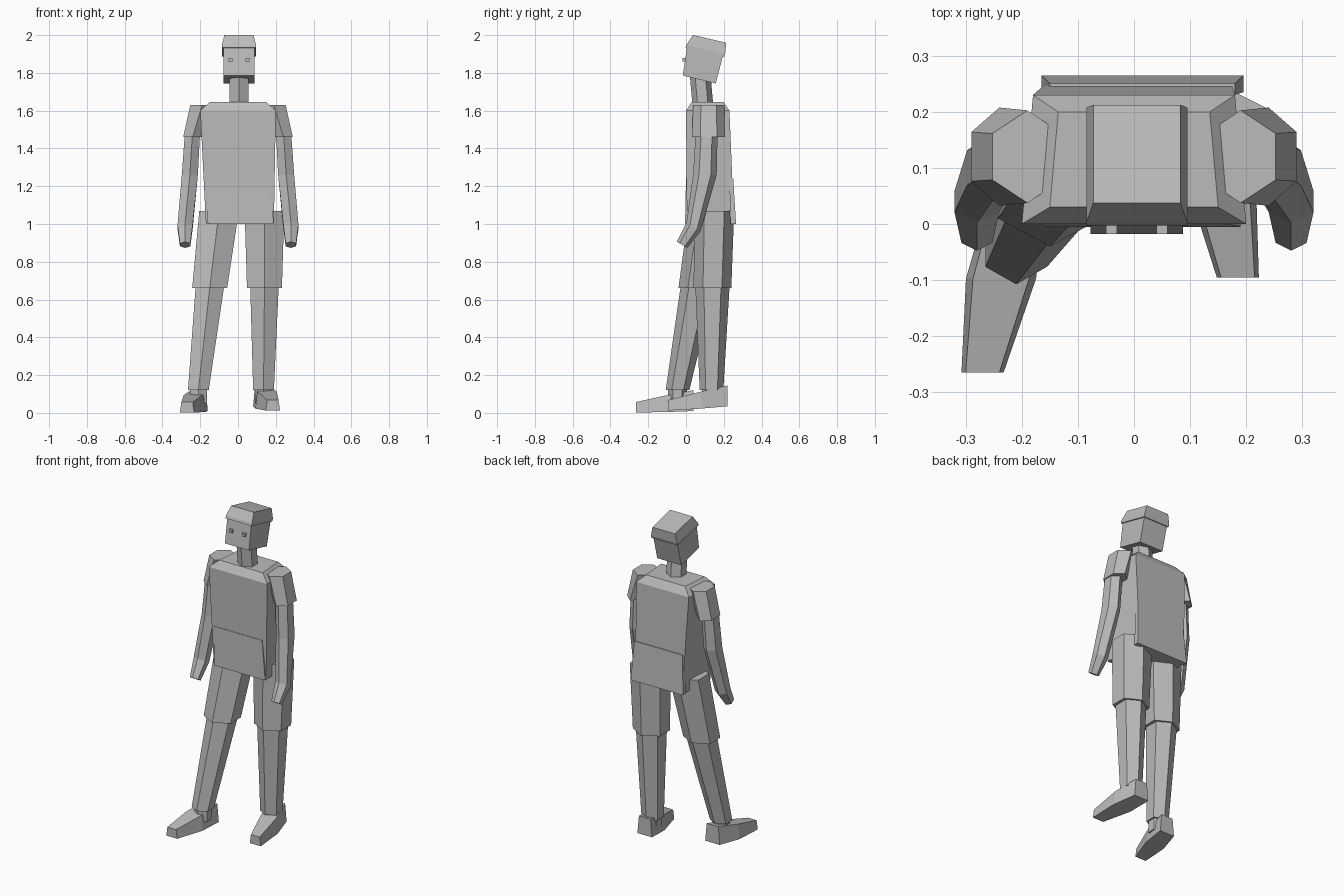
import bpy, bmesh
from math import sin, cos, tau
from mathutils import Vector

default_cube = bpy.data.objects.get("Cube")
if default_cube:
    bpy.data.objects.remove(default_cube, do_unlink=True)

grey = bpy.data.materials.new("plain_grey")
grey.use_nodes = True
grey.diffuse_color = (.5, .5, .5, 1)
grey.node_tree.nodes["Principled BSDF"].inputs["Base Color"].default_value = grey.diffuse_color


def outline(sides):
    """Regular outline fitted to a unit square: boxes lie flat, others point forward."""
    turn = tau / 8 if sides == 4 else 0
    angles = [tau * step / sides + turn for step in range(sides)]
    widest = max(sin(angle) for angle in angles)
    deepest = max(cos(angle) for angle in angles)
    return [(sin(angle) / widest / 2, cos(angle) / deepest / 2) for angle in angles]


def segment(name, start, end, size, end_size=None, sides=6,
            lean=(0, 0), narrow=1, lengthwise=False):
    """Closed tapered solid between two points, with level or upright sections."""
    bm = bmesh.new()
    rings = []
    for centre, (width, depth), slope in zip((start, end), (size, end_size or size), lean):
        ring = []
        for u, v in outline(sides):
            across = u * width * (narrow if v > 0 else 1)
            along = v * depth
            offset = (across, 0, along) if lengthwise else (across, along, slope * along)
            ring.append(bm.verts.new(Vector(centre) + Vector(offset)))
        rings.append(ring)
    lower, upper = rings
    for i in range(sides):
        j = (i + 1) % sides
        bm.faces.new((lower[i], lower[j], upper[j], upper[i]))
    bm.faces.new(lower)
    bm.faces.new(upper)
    bmesh.ops.recalc_face_normals(bm, faces=bm.faces)
    mesh = bpy.data.meshes.new(name)
    bm.to_mesh(mesh)
    bm.free()
    mesh.materials.append(grey)
    bpy.context.collection.objects.link(bpy.data.objects.new(name, mesh))


def box(name, start, end, size, end_size=None, **options):
    segment(name, start, end, size, end_size, sides=4, **options)


# Torso, sloping shoulders and hem flaps
chest_size = (.4, .23)
chest = (0, .115, 1.6)
box("torso", (.01, .13, 1), chest, (.36, .25), chest_size, narrow=.9)
box("shoulder_yoke", chest, (0, .115, 1.645), chest_size, (.3, .17), narrow=.9)
box("front_flap", (.015, .01, 1), (0, .01, 1.24), (.35, .03), (.33, .02))
box("back_flap", (.015, .25, 1), (.015, .24, 1.24), (.36, .03), (.33, .02))

# Neck, with the head and cap leaning back
tilt = (-.235, -.235)
crown = (.005, .1, 1.91)
segment("neck", (.005, .09, 1.62), (.005, .075, 1.79), (.1, .11))
box("head", (.005, .07, 1.765), crown, (.165, .175), (.165, .19), lean=tilt)
box("cap_brim", crown, (.005, .105, 1.925), (.18, .205), lean=tilt)
box("cap_top", (.005, .105, 1.925), (.005, .125, 1.98), (.18, .205), (.155, .175), lean=tilt)
for side, x in (("right", -.04), ("left", .05)):
    box(side + "_eye", (x, -.005, 1.86), (x, -.005, 1.88), (.02, .025))


def arm(side, mirror):
    """Sleeve, bent arm and hand hanging from one shoulder."""
    def joint(x, y, z):
        return Vector((mirror * x, y, z))

    elbow = joint(.255, .1, 1.26)
    wrist = joint(.28, .04, .985)
    elbow_size, wrist_size = (.085, .125), (.08, .075)
    segment(side + "_sleeve", joint(.24, .12, 1.46), joint(.19, .12, 1.63),
            (.1, .175), (.125, .165))
    segment(side + "_upper_arm", elbow, joint(.24, .11, 1.5), elbow_size, (.08, .115))
    segment(side + "_forearm", wrist, elbow, wrist_size, elbow_size, lean=(-.6, 0))
    segment(side + "_hand", joint(.28, -.02, .89), wrist, (.055, .055), wrist_size,
            lean=(-.6, -.6))


def leg(side, hip, knee, ankle, heel, toe):
    """Trouser, shin and tapered shoe following the joints of one leg."""
    hip, knee, ankle, heel, toe = map(Vector, (hip, knee, ankle, heel, toe))
    instep = heel.lerp(toe, .45)
    instep_size = (.125, .09)
    segment(side + "_trouser", knee, hip, (.185, .2), (.21, .21))
    segment(side + "_shin", ankle, knee, (.11, .125), (.15, .18))
    segment(side + "_ankle", ankle - Vector((0, 0, .07)), ankle, (.09, .1))
    box(side + "_shoe_heel", heel, instep, (.1, .11), instep_size, narrow=.8, lengthwise=True)
    box(side + "_shoe_toe", instep, toe, instep_size, (.075, .055), narrow=.8, lengthwise=True)


# Arms mirror each other; the right leg strides ahead of the left
arm("right", -1)
arm("left", 1)
leg("right", hip=(-.1, .12, 1.07), knee=(-.15, .06, .66), ankle=(-.21, -.045, .12),
    heel=(-.21, .04, .065), toe=(-.27, -.265, .03))
leg("left", hip=(.14, .15, 1.07), knee=(.14, .14, .66), ankle=(.135, .135, .12),
    heel=(.13, .22, .09), toe=(.185, -.095, .04))
